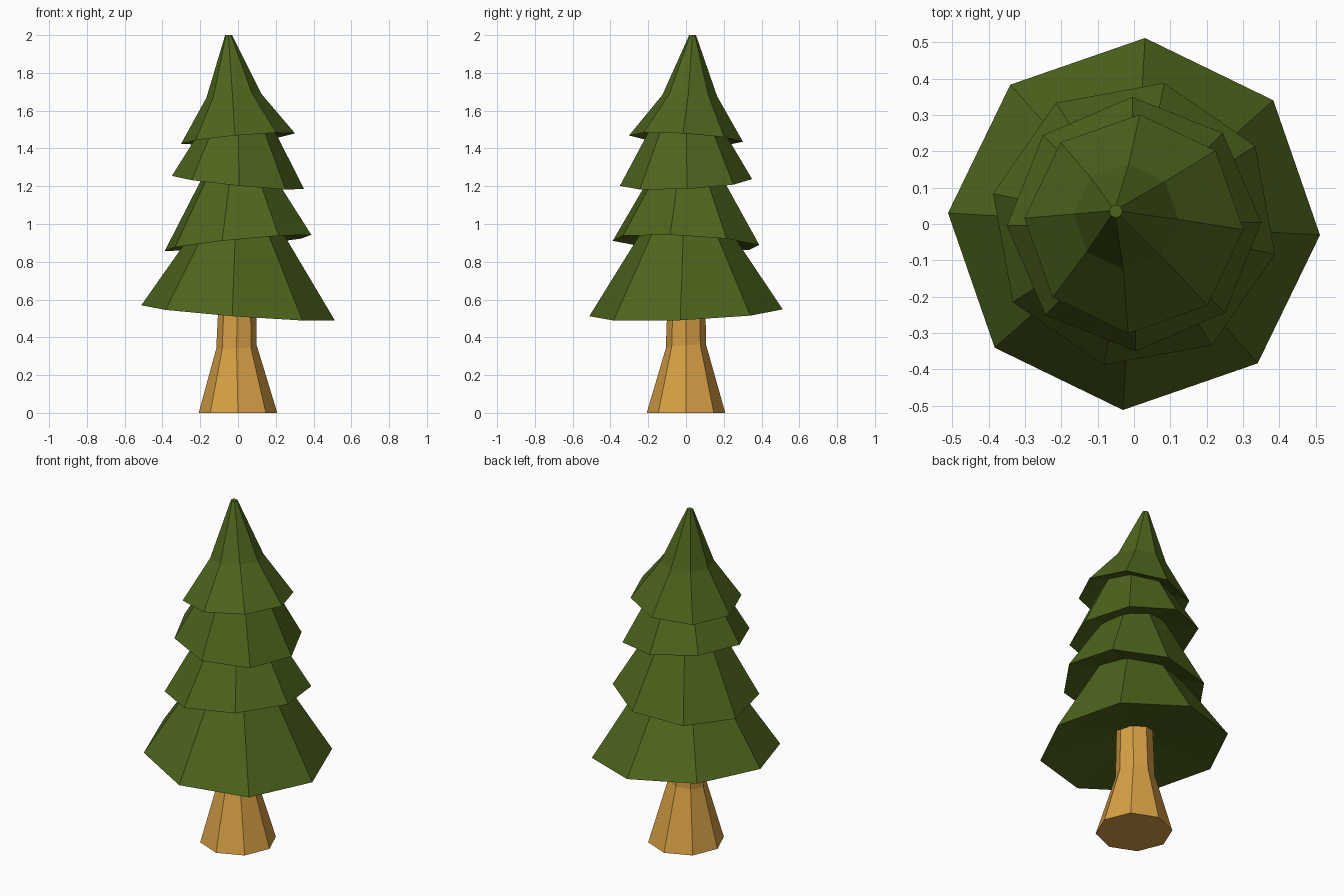
import bpy, bmesh
from math import radians, sin, cos

if "Cube" in bpy.data.objects:
    bpy.data.objects.remove(bpy.data.objects["Cube"])

SIDES = 8


def material(name, rgb):
    m = bpy.data.materials.new(name)
    m.diffuse_color = (*rgb, 1)
    m.use_nodes = True
    m.node_tree.nodes["Principled BSDF"].inputs["Base Color"].default_value = m.diffuse_color
    return m


def loft(name, rings, angle, mat):
    """Loft octagon rings (cx, cy, z, radius, x tilt, y tilt), capping both ends."""
    bm = bmesh.new()
    loops = []
    for cx, cy, z, r, tx, ty in rings:
        loop = []
        for i in range(SIDES):
            a = radians(angle + 360 / SIDES * i)
            x, y = r * cos(a), r * sin(a)
            loop.append(bm.verts.new((cx + x, cy + y, z + tx * x + ty * y)))
        loops.append(loop)
    for lo, hi in zip(loops, loops[1:]):
        for i in range(SIDES):
            j = (i + 1) % SIDES
            bm.faces.new((lo[i], lo[j], hi[j], hi[i]))
    bm.faces.new(loops[0][::-1])
    bm.faces.new(loops[-1])
    bmesh.ops.recalc_face_normals(bm, faces=bm.faces[:])
    me = bpy.data.meshes.new(name)
    bm.to_mesh(me)
    bm.free()
    me.materials.append(mat)
    ob = bpy.data.objects.new(name, me)
    bpy.context.collection.objects.link(ob)
    return ob


bark = material("bark", (0.68, 0.35, 0.06))
needles = material("needles", (0.075, 0.13, 0.012))

# Flared trunk
loft("trunk", [
    (0, 0, 0, 0.208, 0, 0),
    (-0.008, 0, 0.35, 0.107, 0.08, 0.08),
    (0, 0.003, 0.75, 0.095, 0, 0),
], 0, bark)

# Branch tiers: name, rim height, rim radius, turn, tilt x, tilt y, rings above the rim
tiers = [
    ("branches_bottom", 0.53, 0.513, -3.4, -0.075, 0.04,
     [(0, 0, 1.00, 0.21, 0, 0)]),
    ("branches_lower", 0.90, 0.397, -12.2, 0.10, -0.05,
     [(0, 0, 1.30, 0.165, 0, 0)]),
    ("branches_upper", 1.22, 0.350, 0.8, -0.10, 0.05,
     [(0, 0, 1.55, 0.165, 0, 0)]),
    ("branches_top", 1.452, 0.302, -3.0, 0.09, -0.06,
     [(-0.022, 0.02, 1.68, 0.145, 0.07, -0.03),
      (-0.05, 0.035, 2.00, 0.018, 0, 0)]),
]
for name, z, r, turn, tx, ty, upper in tiers:
    # Recessed underside with a socket around the trunk
    under = [(0, 0, z + 0.13, 0.10, 0, 0), (0, 0, z + 0.07, 0.118, tx, ty)]
    loft(name, under + [(0, 0, z, r, tx, ty)] + upper, turn, needles)
